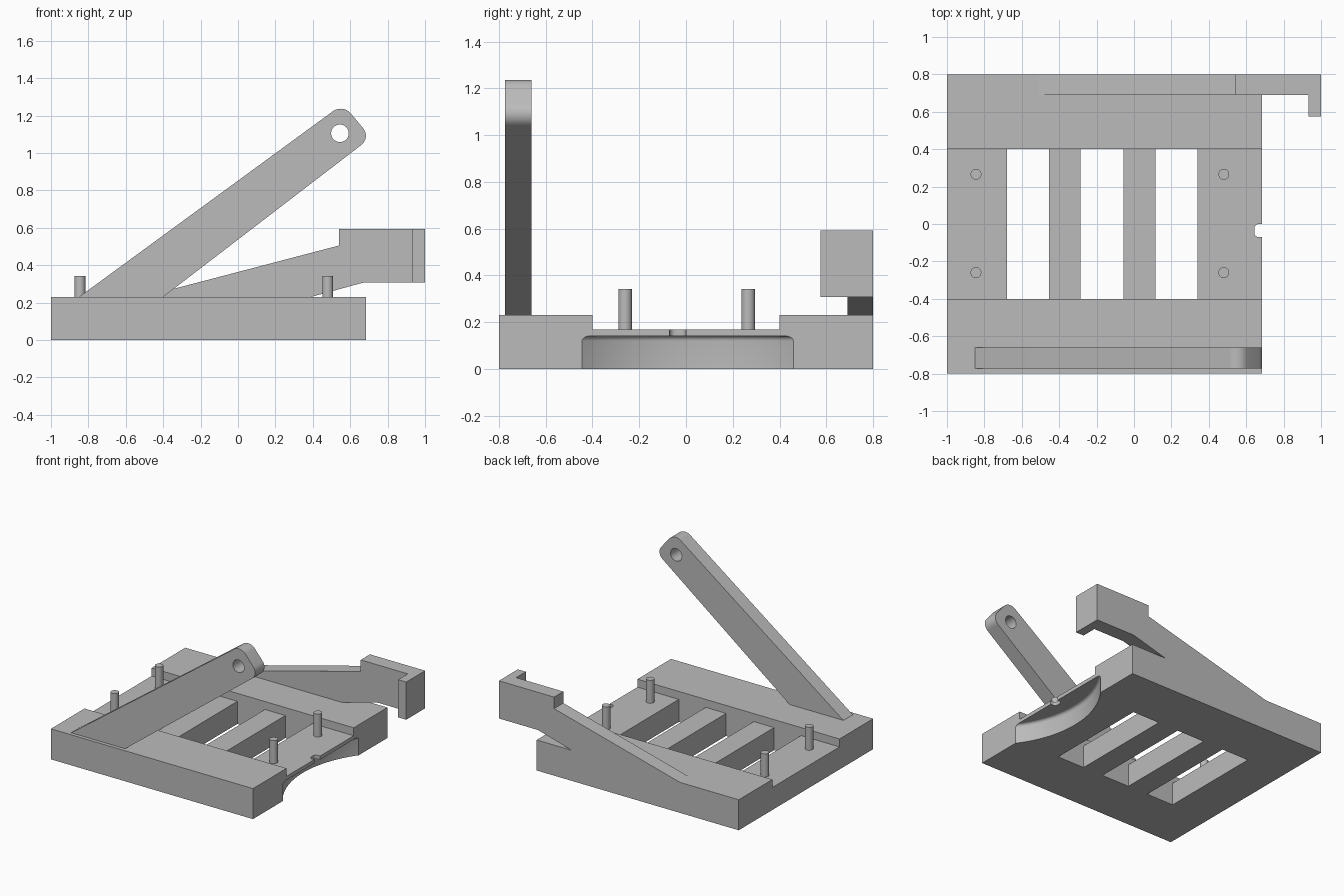
import bpy, bmesh, math
from mathutils import Vector

cube = bpy.data.objects.get("Cube")
if cube:
    bpy.data.objects.remove(cube, do_unlink=True)

grey = bpy.data.materials.new("plain grey")
grey.use_nodes = True
colour = (0.5, 0.5, 0.5, 1)
grey.diffuse_color = colour
grey.node_tree.nodes["Principled BSDF"].inputs["Base Color"].default_value = colour


def make(name, bm):
    bmesh.ops.recalc_face_normals(bm, faces=bm.faces)
    mesh = bpy.data.meshes.new(name)
    bm.to_mesh(mesh)
    bm.free()
    mesh.materials.append(grey)
    obj = bpy.data.objects.new(name, mesh)
    bpy.context.collection.objects.link(obj)
    return obj


def prism(name, points, axis, lo, hi, round_if=None, radius=0.0, top_bevel=0.0):
    """Extrude a 2D outline along an axis, optionally rounding some outline corners."""
    def place(p, d):
        return {"x": (d, *p), "y": (p[0], d, p[1]), "z": (*p, d)}[axis]
    bm = bmesh.new()
    face = bm.faces.new([bm.verts.new(place(p, lo)) for p in points])
    geom = bmesh.ops.extrude_face_region(bm, geom=[face])["geom"]
    moved = [g for g in geom if isinstance(g, bmesh.types.BMVert)]
    bmesh.ops.translate(bm, verts=moved, vec=Vector(place((0, 0), hi - lo)))
    if round_if:
        along = Vector(place((0, 0), 1))
        edges = [e for e in bm.edges
                 if abs((e.verts[0].co - e.verts[1].co).normalized().dot(along)) > 0.9
                 and round_if(e.verts[0].co)]
        bmesh.ops.bevel(bm, geom=edges, offset=radius, segments=10,
                        affect="EDGES", profile=0.5)
    if top_bevel:
        edges = [e for e in bm.edges if all(v.co.z > hi - 0.001 for v in e.verts)]
        bmesh.ops.bevel(bm, geom=edges, offset=top_bevel, segments=5,
                        affect="EDGES", profile=0.5)
    return make(name, bm)


def box(name, x, y, z):
    return prism(name, [(x[0], y[0]), (x[1], y[0]), (x[1], y[1]), (x[0], y[1])], "z", *z)


def cylinder(name, centre, radius, axis, lo, hi):
    ring = [(centre[0] + radius * math.cos(i * math.tau / 40),
             centre[1] + radius * math.sin(i * math.tau / 40)) for i in range(40)]
    return prism(name, ring, axis, lo, hi)


def combine(target, tool, operation="DIFFERENCE"):
    """Apply a boolean and remove the helper object."""
    mod = target.modifiers.new("combine", "BOOLEAN")
    mod.operation, mod.object, mod.solver = operation, tool, "EXACT"
    bpy.context.view_layer.update()
    deps = bpy.context.evaluated_depsgraph_get()
    mesh = bpy.data.meshes.new_from_object(target.evaluated_get(deps))
    target.modifiers.clear()
    target.data = mesh
    bpy.data.objects.remove(tool, do_unlink=True)


# Base plate with a shallow channel between two raised rails
END = 0.685
base = prism("base_plate", [(-0.8, 0), (0.8, 0), (0.8, 0.23), (0.4, 0.23), (0.4, 0.17),
                            (-0.4, 0.17), (-0.4, 0.23), (-0.8, 0.23)], "x", -1, END)

# Three through slots
for x0, x1 in ((-0.68, -0.455), (-0.285, -0.055), (0.115, 0.34)):
    combine(base, box("slot_cutter", (x0, x1), (-0.4, 0.4), (-0.1, 0.3)))

# Curved recess under the end lip
half, depth = 0.452, 0.15
R = (half ** 2 + depth ** 2) / (2 * depth)
spread = math.asin(half / R) * 1.25
arc = []
for i in range(41):
    a = spread * (i / 20 - 1)
    arc.append((END - depth + R - R * math.cos(a), 0.007 + R * math.sin(a)))
combine(base, prism("recess_cutter", arc, "z", -0.1, 0.142, top_bevel=0.022))

# Small rounded notch in the lip
combine(base, prism("notch_cutter", [(0.643, -0.07), (0.8, -0.07), (0.8, 0), (0.643, 0)],
                    "z", 0.1, 0.3, lambda c: c.x < 0.7, 0.025))

# Slanted front arm with rounded tip and pivot hole
front_arm = prism("front_arm", [(-0.85, 0.23), (-0.4, 0.23), (0.711, 1.082), (0.561, 1.262)],
                  "y", -0.773, -0.661, lambda c: c.z > 1, 0.066)
combine(front_arm, cylinder("hole_cutter", (0.545, 1.105), 0.047, "y", -1, -0.5))

# Rear arm with hooked end
rear_arm = prism("rear_arm", [(-0.51, 0.23), (0.39, 0.23), (0.675, 0.308), (1, 0.308),
                              (1, 0.592), (0.54, 0.592), (0.54, 0.505)], "y", 0.69, 0.8)
combine(rear_arm, box("rear_hook", (0.933, 1), (0.575, 0.8), (0.308, 0.592)), "UNION")

# Four locating pins
pins = [cylinder(f"pin_{side}_{row}", (x, y), 0.029, "z", 0.16, 0.343)
        for side, x in (("right", -0.845), ("left", 0.48))
        for row, y in (("front", -0.26), ("back", 0.266))]

# Smooth curved walls, keep edges crisp
bpy.ops.object.select_all(action="DESELECT")
for obj in [base, front_arm, rear_arm, *pins]:
    obj.select_set(True)
bpy.context.view_layer.objects.active = base
bpy.ops.object.shade_smooth_by_angle(angle=math.radians(30))
